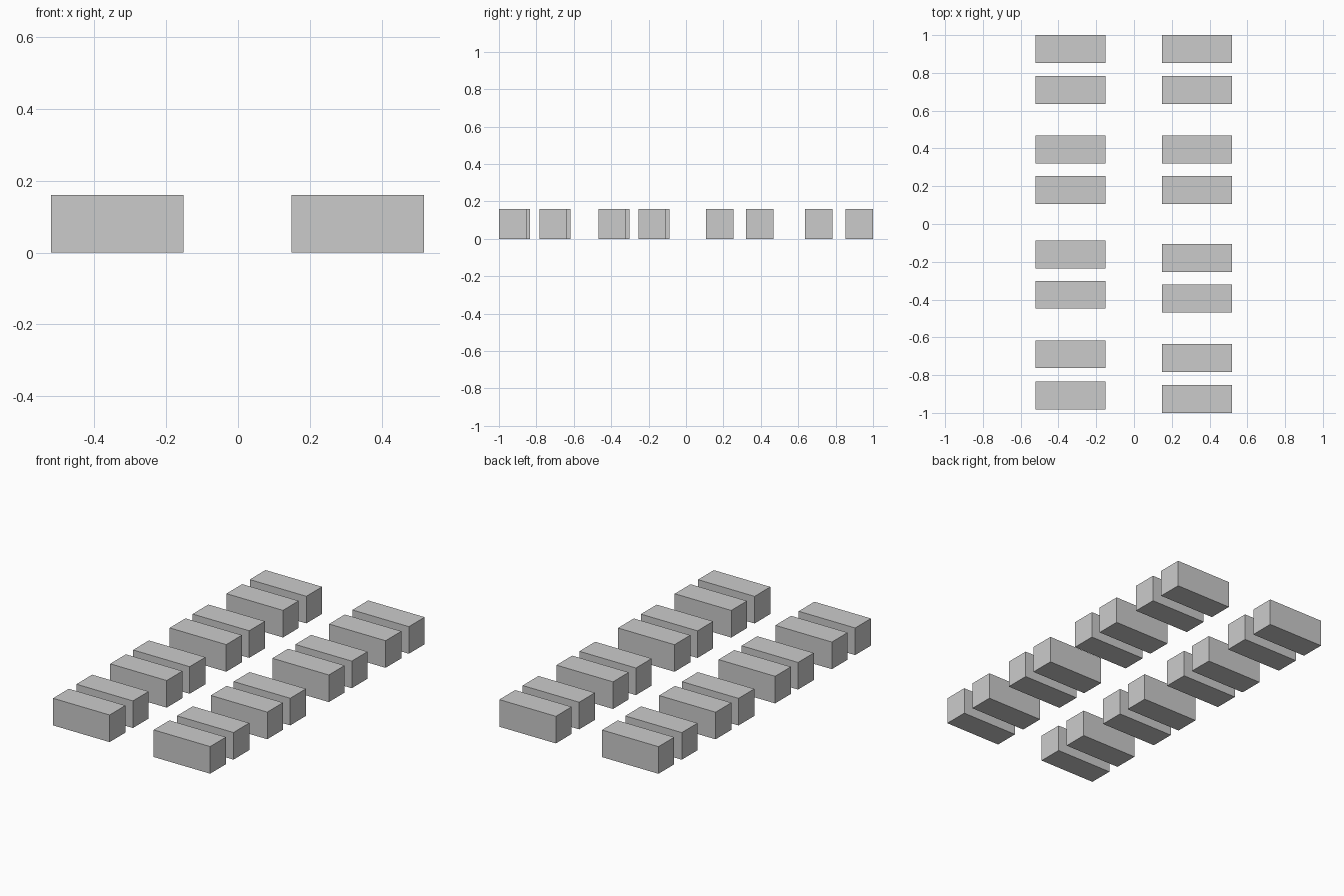
import bpy

cube = bpy.data.objects.get("Cube")
if cube:
    bpy.data.objects.remove(cube, do_unlink=True)

# Single grey colour
grey = bpy.data.materials.new("light grey")
grey.use_nodes = True
colour = (0.6, 0.6, 0.6, 1)
grey.diffuse_color = colour
grey.node_tree.nodes["Principled BSDF"].inputs["Base Color"].default_value = colour

WIDTH, DEPTH, HEIGHT = 0.369, 0.147, 0.16


def block(name, x, y):
    bpy.ops.mesh.primitive_cube_add(size=1, location=(x, y, HEIGHT / 2))
    obj = bpy.context.object
    obj.name = name
    obj.scale = (WIDTH, DEPTH, HEIGHT)
    bpy.ops.object.transform_apply(location=False, rotation=False, scale=True)
    obj.data.materials.append(grey)


# Two columns of paired blocks; the front half of the right column sits further back
FRONT_SHIFT = 0.019
for side, x in (("left", 0.334), ("right", -0.336)):
    for i, y in enumerate((0.18, 0.394, 0.709, 0.9265), 1):
        shift = FRONT_SHIFT if side == "right" else 0
        block(f"{side}_back_block_{i}", x, y)
        block(f"{side}_front_block_{i}", x, -y + shift)
